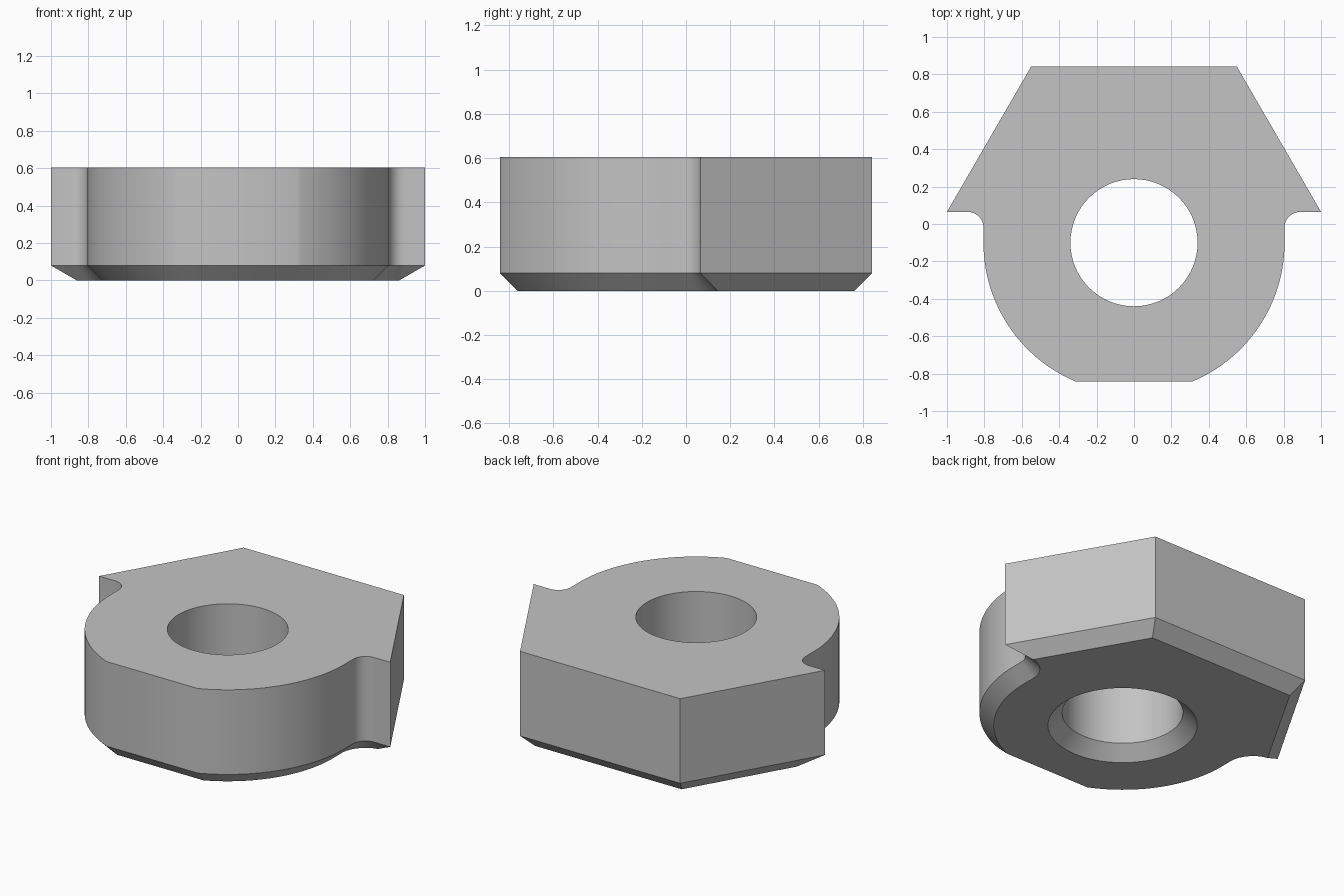
import bpy, bmesh
from math import sin, cos, pi, asin, acos, radians
from mathutils import Vector

cube = bpy.data.objects.get("Cube")
if cube:
    bpy.data.objects.remove(cube)

HEIGHT, CHAMFER = 0.605, 0.08
CENTRE_Y, RADIUS, HOLE = -0.10, 0.805, 0.34
FRONT, BACK, TIP_Y = -0.842, 0.842, 0.065
FILLET = 0.085


def arc(cx, cy, r, a0, a1, n):
    return [Vector((cx + r * cos(a0 + (a1 - a0) * i / n),
                    cy + r * sin(a0 + (a1 - a0) * i / n))) for i in range(n + 1)]


def inset(points, d):
    """Mitred inward offset of a counter-clockwise outline."""
    out = []
    for i, p in enumerate(points):
        a = (p - points[i - 1]).normalized()
        b = (points[(i + 1) % len(points)] - p).normalized()
        na, nb = Vector((-a.y, a.x)), Vector((-b.y, b.x))
        out.append(p + (na + nb) * d / (1 + na.dot(nb)))
    return out


# Right half of the outline: round front, concave fillet, pointed ear, flat back
flat_angle = asin((FRONT - CENTRE_Y) / RADIUS)
half = arc(0, CENTRE_Y, RADIUS, flat_angle, 0, 32)
half += arc(RADIUS + FILLET, TIP_Y - FILLET, FILLET, pi, pi / 2, 12)
tip = len(half)
half += [Vector((1, TIP_Y)), Vector((0.55, BACK))]
outline = half + [Vector((-p.x, p.y)) for p in reversed(half)]

# The chamfer swallows the short straight edge under each ear
base = inset(outline, CHAMFER)
ear = base[tip].copy()
ear.y -= 0.002
for i, p in enumerate(base):
    is_ear = 33 <= i <= tip or 33 <= len(base) - 1 - i <= tip
    if is_ear and abs(p.x) >= ear.x - 0.001:
        base[i] = Vector((ear.x if p.x > 0 else -ear.x, ear.y))

bm = bmesh.new()


def ring(points, z):
    return [bm.verts.new((p.x, p.y, z)) for p in points]


def skin(rings):
    for low, high in zip(rings, rings[1:]):
        for i in range(len(low)):
            bm.faces.new((low[i - 1], low[i], high[i], high[i - 1]))


def circle(r):
    return arc(0, CENTRE_Y, r, 0, 2 * pi, 64)[:-1]


# Outer wall with bottom chamfer, and bore with countersunk bottom
outer = [ring(base, 0), ring(outline, CHAMFER), ring(outline, HEIGHT)]
bore = [ring(circle(HOLE + CHAMFER), 0), ring(circle(HOLE), CHAMFER),
        ring(circle(HOLE), HEIGHT)]
skin(outer)
skin(bore)
bmesh.ops.remove_doubles(bm, verts=bm.verts[:], dist=0.0005)

# Flat top and bottom caps around the bore
for z in (0, HEIGHT):
    rim = [e for e in bm.edges if e.is_boundary
           and all(abs(v.co.z - z) < 0.0001 for v in e.verts)]
    caps = bmesh.ops.triangle_fill(bm, edges=rim, use_beauty=True)
bmesh.ops.recalc_face_normals(bm, faces=bm.faces[:])
bmesh.ops.dissolve_limit(bm, angle_limit=radians(0.1), verts=[],
                         edges=[e for e in bm.edges if len({round(v.co.z, 3) for v in e.verts}) == 1])

mesh = bpy.data.meshes.new("insert_body")
bm.to_mesh(mesh)
bm.free()
body = bpy.data.objects.new("insert_body", mesh)
bpy.context.collection.objects.link(body)

grey = bpy.data.materials.new("plain_grey")
grey.use_nodes = True
colour = (0.55, 0.55, 0.55, 1)
grey.diffuse_color = colour
grey.node_tree.nodes["Principled BSDF"].inputs["Base Color"].default_value = colour
mesh.materials.append(grey)

bpy.context.view_layer.objects.active = body
body.select_set(True)
bpy.ops.object.shade_smooth_by_angle(angle=radians(30))
